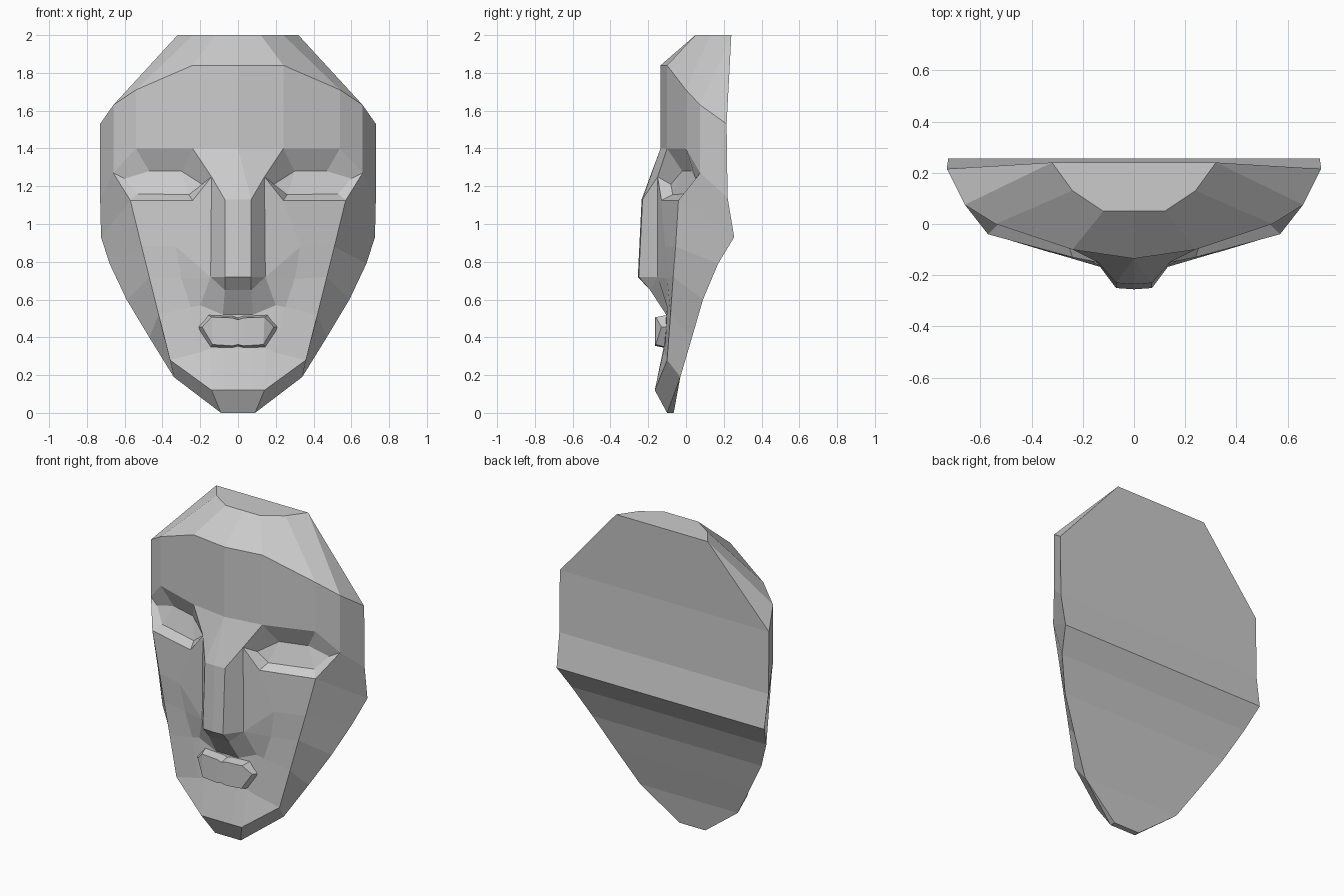
import bpy, bmesh

if "Cube" in bpy.data.objects:
    bpy.data.objects.remove(bpy.data.objects["Cube"])


def skin(bm, a, b):
    """Join two rows of points pairwise, on both sides of the centre plane."""
    for i in range(len(a) - 1):
        quad = []
        for p in (a[i], a[i + 1], b[i + 1], b[i]):
            if p not in quad:
                quad.append(p)
        if len(quad) < 3:
            continue
        for s in (1, -1):
            bm.faces.new([bm.verts.new((s * x, y, z)) for x, y, z in quad])


def loft(bm, *rows):
    for a, b in zip(rows, rows[1:]):
        skin(bm, a, b)


def finish(bm, name):
    bmesh.ops.remove_doubles(bm, verts=bm.verts, dist=0.0005)
    bmesh.ops.recalc_face_normals(bm, faces=bm.faces)
    mesh = bpy.data.meshes.new(name)
    bm.to_mesh(mesh)
    bm.free()
    obj = bpy.data.objects.new(name, mesh)
    bpy.context.collection.objects.link(obj)
    return obj


bm = bmesh.new()

# Crown and forehead, rows running from the centre outwards
top = [(0, .05, 2), (.12, .05, 2), (.24, .13, 2), (.32, .24, 2), (.32, .24, 2)]
rim = [(0, -.135, 1.84), (.24, -.10, 1.84), (.54, 0, 1.71), (.66, .075, 1.63), (.73, .215, 1.53)]
brow = [(0, -.135, 1.4), (.24, -.10, 1.4), (.54, 0, 1.4), (.66, .075, 1.27), (.73, .22, 1.14)]
loft(bm, [(0, .24, 2)] * 5, top, rim, brow)

# Nose
corner, ala = (.14, -.15, 1.25), (.145, -.15, .72)
bridge = [(0, -.235, 1.13), (.07, -.23, 1.13), corner]
tip = [(0, -.255, .72), (.07, -.25, .72), ala]
under = [(0, -.19, .65), (.07, -.19, .65), ala]
loft(bm, [brow[0], brow[0], brow[1]], bridge, tip, under)

# Eye sockets
lid_in, lid_out = (.24, -.13, 1.125), (.57, -.04, 1.125)
socket = [corner, brow[1], brow[2], brow[3], lid_out, lid_in, corner]
eye = [(.19, -.08, 1.21), (.3, -.02, 1.28), (.47, .03, 1.28), (.6, .05, 1.24),
       (.53, 0, 1.16), (.26, -.07, 1.155), (.19, -.08, 1.21)]
loft(bm, socket, eye)
skin(bm, eye[:4], [eye[0], eye[5], eye[4], eye[3]])

# Cheeks
cheek = [ala, (.33, -.11, .88), (.51, -.055, .88)]
fold = [ala, (.30, -.10, .71), (.47, -.068, .72)]
loft(bm, [corner, lid_in, lid_out], cheek, fold)

# Mouth area, chin and underside of the jaw
jaw_front, jaw_back = (.36, -.10, .28), (.34, -.03, .19)
upper = [(0, -.105, .52), (.08, -.105, .52), (.2, -.10, .57), (.25, -.10, .56), (.42, -.082, .52)]
lower = [(0, -.12, .34), (.08, -.12, .34), (.15, -.115, .34), (.2, -.112, .32), jaw_front]
chin = [(0, -.165, .12), (.07, -.165, .12), (.14, -.165, .12), (.14, -.165, .12), jaw_front]
base = [(0, -.10, 0), (.05, -.10, 0), (.09, -.10, 0), (.09, -.10, 0), jaw_back]
heel = [(0, -.065, 0), (.05, -.065, 0), (.09, -.065, 0), (.09, -.065, 0), jaw_back]
loft(bm, under + fold[1:], upper, lower, chin, base, heel)

# Sides of the jaw, between the cheek crease and the back edge
crease = [brow[3], lid_out, cheek[2], fold[2], upper[4], jaw_front]
edge = [brow[4], (.725, .255, .93), (.68, .17, .79), (.59, .09, .6), (.47, .032, .4), jaw_back]
loft(bm, crease, edge)

# Back, horizontal bands following the back edge
outline = [top[3], rim[4]] + edge + [heel[3], heel[1]]
skin(bm, outline, [(0, y, z) for x, y, z in outline])
finish(bm, "face_mask")

# Lips
bm = bmesh.new()
lip_back = [(0, -.09, .505), (.03, -.09, .515), (.16, -.09, .52), (.22, -.09, .455),
            (.15, -.09, .343), (.03, -.09, .34), (0, -.09, .348)]
lip_front = [(0, -.165, .493), (.03, -.165, .503), (.14, -.16, .507), (.19, -.13, .455),
             (.135, -.16, .362), (.03, -.165, .355), (0, -.165, .362)]
loft(bm, lip_back, lip_front)
for loop in (lip_back, lip_front):
    skin(bm, loop[:4], loop[:2:-1] + [loop[3]] if len(loop) < 7 else [loop[6], loop[5], loop[4], loop[3]])
finish(bm, "lips")
